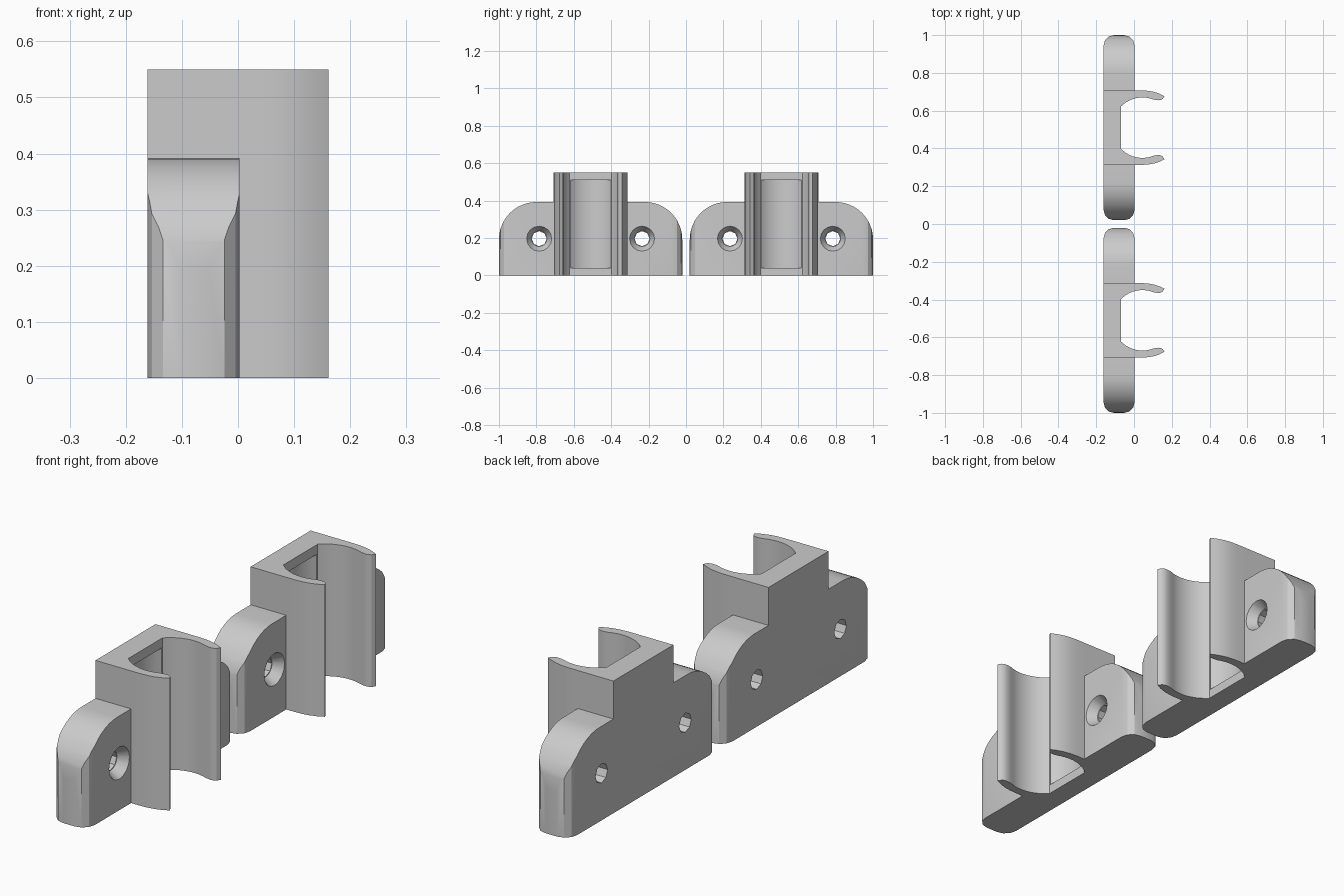
import bpy
import bmesh
from math import sin, cos, radians
from mathutils import Matrix, Vector

cube = bpy.data.objects.get("Cube")
if cube:
    bpy.data.objects.remove(cube, do_unlink=True)

BACK, FRONT = -0.161, 0.003
HALF, FLANGE_TOP, CLIP_TOP = 0.49, 0.392, 0.55
ARM = 0.197
BORE_X, BORE_R = 0.045, 0.16

grey = bpy.data.materials.new("light_grey_plastic")
grey.use_nodes = True
grey.diffuse_color = (0.6, 0.6, 0.6, 1)
grey.node_tree.nodes["Principled BSDF"].inputs["Base Color"].default_value = (0.6, 0.6, 0.6, 1)


def arc(cx, cy, r, start, end, steps):
    """Points on a circular arc, angles in degrees."""
    angles = [radians(start + (end - start) * i / steps) for i in range(steps + 1)]
    return [(cx + r * cos(a), cy + r * sin(a)) for a in angles]


def link(name, bm):
    bmesh.ops.recalc_face_normals(bm, faces=bm.faces)
    mesh = bpy.data.meshes.new(name)
    bm.to_mesh(mesh)
    bm.free()
    ob = bpy.data.objects.new(name, mesh)
    bpy.context.collection.objects.link(ob)
    return ob


def prism(name, points, low, high, along_x=False):
    """Extrude an xy outline along z, or a yz outline along x."""
    place = (lambda a, b: (low, a, b)) if along_x else (lambda a, b: (a, b, low))
    step = Vector((high - low, 0, 0)) if along_x else Vector((0, 0, high - low))
    bm = bmesh.new()
    face = bm.faces.new([bm.verts.new(place(*p)) for p in points])
    side = bmesh.ops.extrude_face_region(bm, geom=[face], use_keep_orig=True)
    moved = [g for g in side["geom"] if isinstance(g, bmesh.types.BMVert)]
    bmesh.ops.translate(bm, verts=moved, vec=step)
    return link(name, bm)


def cone_x(name, x0, r0, x1, r1, sides, y, z):
    """Cone or cylinder lying along x."""
    bm = bmesh.new()
    bmesh.ops.create_cone(bm, cap_ends=True, segments=sides, radius1=r0, radius2=r1, depth=x1 - x0,
                          matrix=Matrix.Translation(((x0 + x1) / 2, y, z)) @ Matrix.Rotation(radians(90), 4, 'Y'))
    return link(name, bm)


def combine(ob, tool, operation):
    """Apply a boolean and discard the helper."""
    tool.hide_render = True
    mod = ob.modifiers.new("cut", 'BOOLEAN')
    mod.operation, mod.solver, mod.object = operation, 'EXACT', tool
    bpy.context.view_layer.objects.active = ob
    bpy.ops.object.modifier_apply(modifier=mod.name)
    bpy.data.objects.remove(tool, do_unlink=True)


def mirrored(half):
    return half + [(x, -y) for x, y in reversed(half)]


# Plan outline: rounded mounting plate with two gripping arms
r = 0.055
plan = arc(BACK + r, HALF - r, r, 180, 90, 3)
plan += arc(FRONT - r, HALF - r, r, 90, 0, 3)
plan += [(FRONT, ARM), (0.045, ARM), (0.075, 0.195), (0.105, 0.19), (0.135, 0.18), (0.161, 0.167)]
plan += [(0.152, 0.152), (0.143, 0.147), (0.132, 0.145), (0.118, 0.146)]
plan += arc(BORE_X, 0, BORE_R, 68, 135.5, 10)
clip = prism("clip_right", mirrored(plan), 0, CLIP_TOP)

# Side silhouette: low plate ends with rounded top corners, tall middle
R = 0.2
side = [(HALF + 0.01, -0.1), (HALF + 0.01, FLANGE_TOP - R)]
side += arc(HALF - R, FLANGE_TOP - R, R, 0, 90, 12)
side += [(ARM + 0.0002, FLANGE_TOP), (ARM + 0.0002, CLIP_TOP + 0.1)]
outline = side + [(-y, z) for y, z in reversed(side)]
combine(clip, prism("silhouette", outline, -0.3, 0.3, along_x=True), 'INTERSECT')

# Deeper bore between the top and bottom lips
bore = [(-0.06, 0.105)] + arc(BORE_X, 0, BORE_R, 137, 180, 7)[:-1] + [(BORE_X - BORE_R, 0)]
bore = bore + [(x, -y) for x, y in reversed(bore[:-1])]
combine(clip, prism("bore", bore, 0.04, 0.51), 'DIFFERENCE')

# Countersunk screw holes
for y in (-0.275, 0.275):
    combine(clip, cone_x("screw_hole", -0.3, 0.04, 0.1, 0.04, 8, y, 0.196), 'DIFFERENCE')
    combine(clip, cone_x("countersink", -0.037, 0.042, 0.013, 0.073, 16, y, 0.196), 'DIFFERENCE')

# Finish, then repeat the clip
clip.data.materials.clear()
clip.data.materials.append(grey)
for poly in clip.data.polygons:
    poly.material_index = 0
bpy.ops.object.select_all(action='DESELECT')
clip.select_set(True)
bpy.context.view_layer.objects.active = clip
bpy.ops.object.shade_smooth_by_angle(angle=radians(25))

second = clip.copy()
second.name = "clip_rear"
clip.name = "clip_front"
clip.location.y = -0.51
second.location.y = 0.51
bpy.context.collection.objects.link(second)
